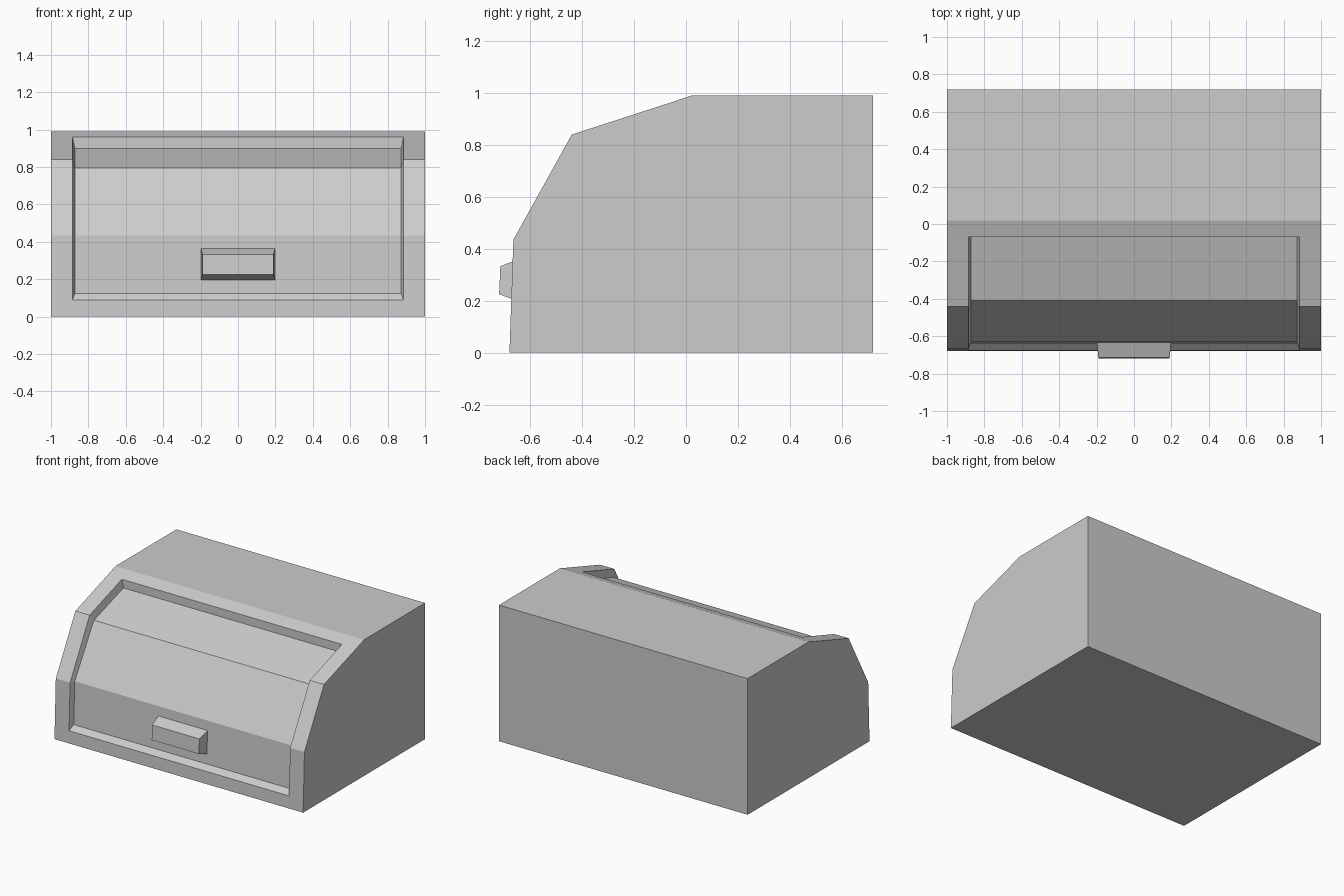
import bpy
import bmesh

cube = bpy.data.objects.get("Cube")
if cube:
    bpy.data.objects.remove(cube, do_unlink=True)

GREY = (0.604, 0.604, 0.604, 1.0)
grey = bpy.data.materials.new("plain grey")
grey.use_nodes = True
grey.diffuse_color = GREY
grey.node_tree.nodes["Principled BSDF"].inputs["Base Color"].default_value = GREY


def finish(name, bm):
    """Turn a bmesh into a flat shaded grey object."""
    bmesh.ops.recalc_face_normals(bm, faces=bm.faces)
    mesh = bpy.data.meshes.new(name)
    bm.to_mesh(mesh)
    bm.free()
    mesh.materials.append(grey)
    obj = bpy.data.objects.new(name, mesh)
    bpy.context.scene.collection.objects.link(obj)
    return obj


def column(bm, x, profile):
    """One row of vertices following a (y, z) profile at a given x."""
    return [bm.verts.new((x, y, z)) for y, z in profile]


def bridge(bm, a, b, skip=()):
    """Join two columns with quads, leaving out the skipped segments."""
    for i in range(len(a) - 1):
        if i not in skip:
            bm.faces.new((a[i], a[i + 1], b[i + 1], b[i]))


# Body: side profile swept across the width, with an opening in the front
opening = [(-0.677, 0.09), (-0.665, 0.435), (-0.44, 0.84), (-0.07, 0.96)]
door = [(-0.642, 0.125), (-0.63, 0.435), (-0.41, 0.795), (-0.07, 0.90)]
back = [(0.02, 0.99), (0.72, 0.99), (0.72, 0.0)]
outline = [(-0.68, 0.0)] + opening + back + [(-0.68, 0.0)]

bm = bmesh.new()
cols = [column(bm, x, outline) for x in (-1, -0.885, 0.885, 1)]
bridge(bm, cols[0], cols[1])
bridge(bm, cols[1], cols[2], skip=(1, 2, 3))
bridge(bm, cols[2], cols[3])
for end in (cols[0], cols[3]):
    bm.faces.new(end[:-1])

# Recessed door: sunken panel and the walls that join it to the opening
left, right = (column(bm, x, door) for x in (-0.872, 0.872))
bridge(bm, left, right)
rim_left, rim_right = cols[1][1:5], cols[2][1:5]
bridge(bm, rim_left, left)
bridge(bm, right, rim_right)
for i in (0, -1):
    bm.faces.new((rim_left[i], rim_right[i], right[i], left[i]))
bmesh.ops.remove_doubles(bm, verts=bm.verts, dist=0.0001)
finish("bread_box_body", bm)

# Handle: tapered block on the door
bm = bmesh.new()
base = [(-0.639, 0.195), (-0.632, 0.365)]
grip = [(-0.72, 0.225), (-0.715, 0.333)]
rings = []
for half, (low, high) in ((0.198, base), (0.19, grip)):
    rings.append([bm.verts.new((x, *p)) for x, p in
                  ((-half, low), (half, low), (half, high), (-half, high))])
for ring in rings:
    bm.faces.new(ring)
bridge(bm, rings[0] + rings[0][:1], rings[1] + rings[1][:1])
finish("door_handle", bm)
